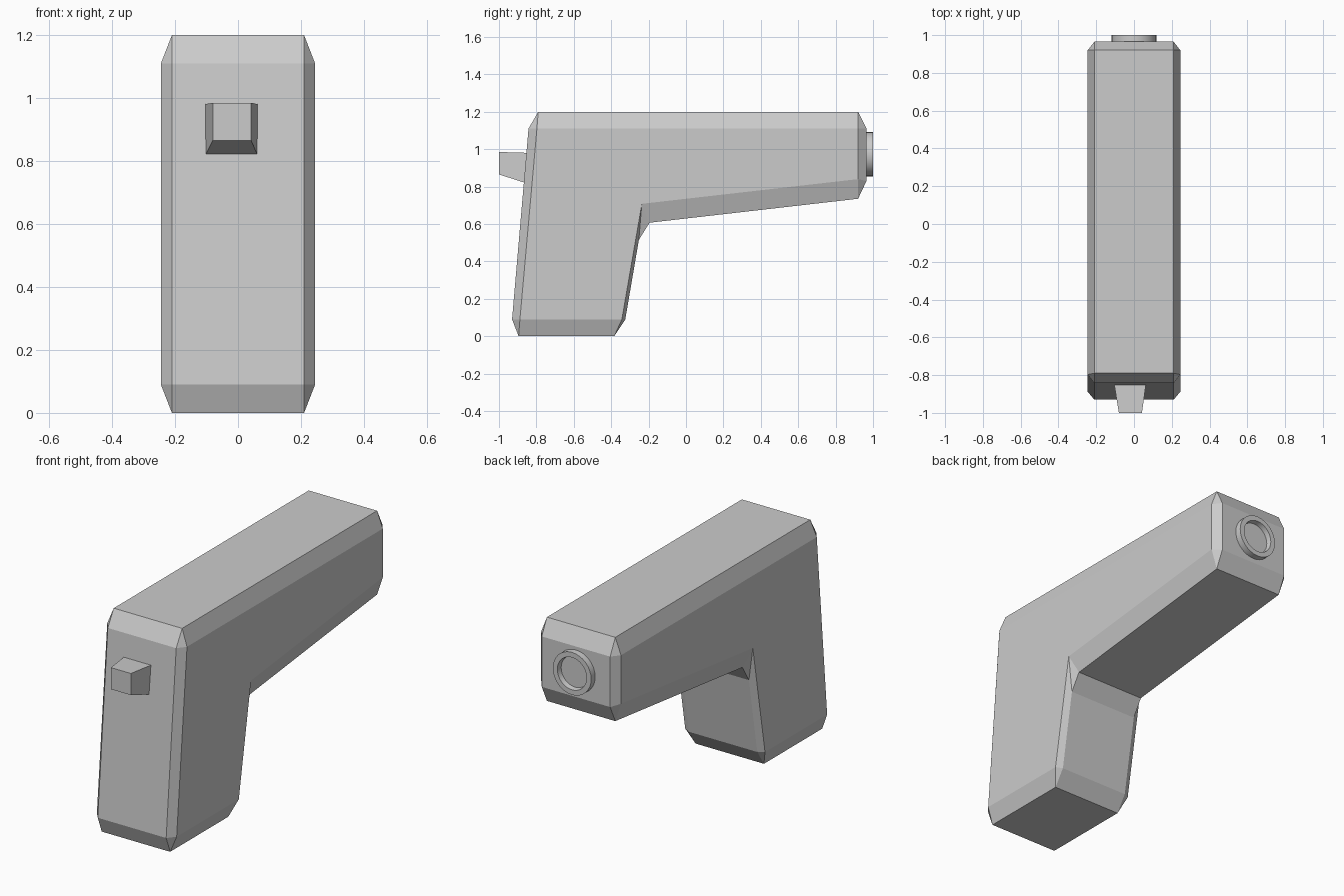
import bpy, bmesh, math
from mathutils import Vector

if "Cube" in bpy.data.objects:
    bpy.data.objects.remove(bpy.data.objects["Cube"])


def make_object(name, bm):
    bmesh.ops.recalc_face_normals(bm, faces=bm.faces)
    mesh = bpy.data.meshes.new(name)
    bm.to_mesh(mesh)
    bm.free()
    obj = bpy.data.objects.new(name, mesh)
    bpy.context.collection.objects.link(obj)
    return obj


# Body: each corner of the L profile has a flat-side point (y, z)
# and two chamfer points (incoming and outgoing edge)
SIDE_X, MID_X = 0.245, 0.21
corners = [
    ((-0.797, 1.11), (-0.842, 1.11), (-0.79, 1.20)),
    ((0.92, 1.11), (0.92, 1.20), (0.965, 1.11)),
    ((0.92, 0.84), (0.965, 0.83), (0.92, 0.735)),
    ((-0.236, 0.708), (-0.195, 0.607), (-0.252, 0.515)),
    ((-0.343, 0.09), (-0.325, 0.088), (-0.384, 0.0)),
    ((-0.888, 0.09), (-0.895, 0.0), (-0.93, 0.09)),
]
n = len(corners)
bm = bmesh.new()
rims = []
for s in (-1, 1):
    flat = [bm.verts.new((s * SIDE_X, *c[0])) for c in corners]
    rim = [bm.verts.new((s * MID_X, *p)) for c in corners for p in c[1:]]
    bm.faces.new(flat)
    for i in range(n):
        j = (i + 1) % n
        bm.faces.new((flat[i], rim[2 * i], rim[2 * i + 1]))
        bm.faces.new((flat[i], rim[2 * i + 1], rim[2 * j], flat[j]))
    rims.append(rim)
a, b = rims
for i in range(2 * n):
    j = (i + 1) % (2 * n)
    bm.faces.new((a[i], a[j], b[j], b[i]))
make_object("body", bm)

# Rear nub: tapered block, slightly off centre
bm = bmesh.new()
bmesh.ops.create_cube(bm, size=1)
for v in bm.verts:
    right, up = v.co.x > 0, v.co.z > 0
    if v.co.y < 0:
        v.co = Vector((0.042 if right else -0.08, -1.0, 0.985 if up else 0.865))
    else:
        v.co = Vector((0.065 if right else -0.107, -0.835, 0.98 if up else 0.812))
make_object("rear_nub", bm)

# Muzzle ring: lathed lip with a recessed floor
SEGS = 32
section = [(0.118, 0.95), (0.118, 1.0), (0.09, 1.0), (0.086, 0.972)]
bm = bmesh.new()
rings = []
for r, y in section:
    rings.append([bm.verts.new((r * math.cos(t), y, 0.973 + r * math.sin(t)))
                  for t in (2 * math.pi * k / SEGS for k in range(SEGS))])
for lo, hi in zip(rings, rings[1:]):
    for k in range(SEGS):
        m = (k + 1) % SEGS
        bm.faces.new((lo[k], lo[m], hi[m], hi[k]))
bm.faces.new(rings[0])
bm.faces.new(rings[-1])
muzzle = make_object("muzzle_ring", bm)
bpy.context.view_layer.objects.active = muzzle
muzzle.select_set(True)
bpy.ops.object.shade_smooth_by_angle(angle=math.radians(30))
